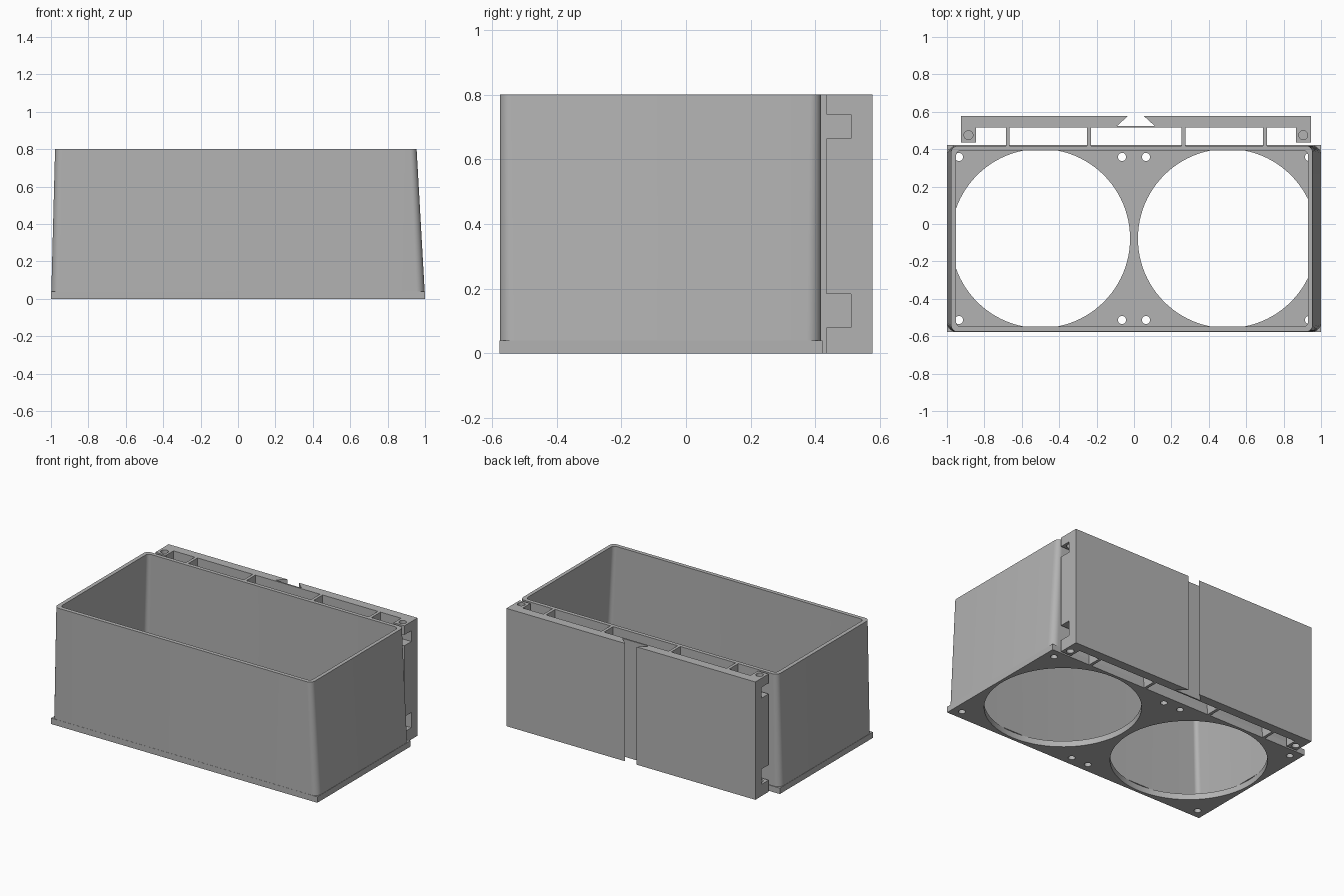
import bpy, bmesh, math
from mathutils import Vector

cube = bpy.data.objects.get("Cube")
if cube:
    bpy.data.objects.remove(cube, do_unlink=True)

GREY = bpy.data.materials.new("plain grey")
GREY.use_nodes = True
COLOR = (0.45, 0.45, 0.45, 1)
GREY.diffuse_color = COLOR
GREY.node_tree.nodes["Principled BSDF"].inputs["Base Color"].default_value = COLOR

H = 0.80          # overall height
BASE = 0.04       # base plate thickness
FRONT, REAR = -0.577, 0.422
MID_Y = (FRONT + REAR) / 2
SHIFT = 0.01      # the rear bracket sits slightly off centre


def finish(name, bm):
    """Turn a bmesh into a grey object."""
    bmesh.ops.recalc_face_normals(bm, faces=bm.faces)
    mesh = bpy.data.meshes.new(name)
    bm.to_mesh(mesh)
    bm.free()
    mesh.materials.append(GREY)
    obj = bpy.data.objects.new(name, mesh)
    bpy.context.scene.collection.objects.link(obj)
    return obj


def prism(name, outline, place, lo, hi):
    """Extrude a 2D outline; place maps (u, v, depth) to a position."""
    bm = bmesh.new()
    ends = [[bm.verts.new(place(u, v, d)) for u, v in outline] for d in (lo, hi)]
    for ring in ends:
        bm.faces.new(ring)
    n = len(outline)
    for i in range(n):
        j = (i + 1) % n
        bm.faces.new((ends[0][i], ends[0][j], ends[1][j], ends[1][i]))
    return finish(name, bm)


def along_z(u, v, d):
    return (u, v, d)


def along_x(u, v, d):
    return (d, u, v)


def rect(x0, x1, y0, y1):
    return [(x0, y0), (x1, y0), (x1, y1), (x0, y1)]


def rounded(x0, x1, y0, y1, r, z, steps=8):
    """Rounded rectangle loop at height z."""
    corners = [(x1 - r, y1 - r), (x0 + r, y1 - r), (x0 + r, y0 + r), (x1 - r, y0 + r)]
    loop = []
    for q, (cx, cy) in enumerate(corners):
        for s in range(steps + 1):
            a = math.pi / 2 * (q + s / steps)
            loop.append(Vector((cx + r * math.cos(a), cy + r * math.sin(a), z)))
    return loop


def drill(obj, holes):
    """Cut vertical round holes given as (x, y, radius, z0, z1)."""
    bm = bmesh.new()
    for x, y, r, z0, z1 in holes:
        made = bmesh.ops.create_cone(bm, cap_ends=True, segments=96 if r > 0.1 else 24,
                                     radius1=r, radius2=r, depth=z1 - z0)
        bmesh.ops.translate(bm, verts=made["verts"], vec=(x, y, (z0 + z1) / 2))
    cutter = finish("hole_cutter", bm)
    cutter.hide_render = True
    mod = obj.modifiers.new("holes", "BOOLEAN")
    mod.operation = "DIFFERENCE"
    mod.solver = "EXACT"
    mod.object = cutter
    graph = bpy.context.evaluated_depsgraph_get()
    mesh = bpy.data.meshes.new_from_object(obj.evaluated_get(graph))
    obj.modifiers.clear()
    obj.data = mesh
    bpy.data.objects.remove(cutter, do_unlink=True)


# Base plate with two large openings, each with four screw holes
base = prism("base_plate", rect(-1, 1, FRONT, REAR), along_z, 0, BASE)
holes = []
for cx in (-0.5, 0.5):
    holes.append((cx, MID_Y, 0.479, -0.1, 0.1))
    for sx in (-1, 1):
        for sy in (-1, 1):
            holes.append((cx + sx * 0.436, MID_Y + sy * 0.436, 0.022, -0.1, 0.1))
drill(base, holes)

# Tapered duct wall: outer skin, rim and inner skin joined in one loop
loops = [
    rounded(-0.998, 0.998, FRONT + 0.001, REAR - 0.004, 0.045, BASE),
    rounded(-0.978, 0.955, FRONT + 0.001, REAR - 0.004, 0.035, H),
    rounded(-0.951, 0.930, FRONT + 0.028, REAR - 0.030, 0.025, H),
    rounded(-0.972, 0.972, FRONT + 0.028, REAR - 0.030, 0.030, BASE),
]
bm = bmesh.new()
rings = [[bm.verts.new(p) for p in loop] for loop in loops]
for k, ring in enumerate(rings):
    other = rings[(k + 1) % len(rings)]
    for i in range(len(ring)):
        j = (i + 1) % len(ring)
        bm.faces.new((ring[i], ring[j], other[j], other[i]))
wall = finish("duct_wall", bm)

# Rear mounting plate with a dovetail groove down the middle
BACK, INNER = 0.577, 0.515
half = 0.935
groove = [(0.043, BACK), (0.10, 0.525), (-0.10, 0.525), (-0.043, BACK)]
outline = [(-half, INNER), (half, INNER), (half, BACK)] + groove + [(-half, BACK)]
prism("rear_plate", [(x + SHIFT, y) for x, y in outline], along_z, 0, H)

# Notched end blocks with vertical screw holes running into the notches
NEAR, DEEP = 0.435, 0.510
profile = [(INNER, 0), (INNER, H), (NEAR, H)]
for low, high in ((0.665, 0.738), (0.08, 0.183)):
    profile += [(NEAR, high), (DEEP, high), (DEEP, low), (NEAR, low)]
profile.append((NEAR, 0))
blocks = []
for side, label in ((1, "left"), (-1, "right")):
    x0, x1 = sorted((SHIFT + side * 0.855, SHIFT + side * half))
    block = prism(label + "_end_block", profile, along_x, x0, x1)
    cx = SHIFT + side * 0.895
    drill(block, [(cx, 0.475, 0.024, 0.70, H + 0.1), (cx, 0.475, 0.024, -0.1, 0.13)])
    blocks.append(block)

# Ribs tying the rear plate to the duct
for i, x in enumerate((-0.675, -0.24, 0.265, 0.70)):
    prism(f"rib_{i + 1}", rect(x - 0.01, x + 0.01, 0.41, INNER), along_z, 0, H)

# Smooth the rounded surfaces, keep hard edges
bpy.ops.object.select_all(action="DESELECT")
for obj in [base, wall] + blocks:
    obj.select_set(True)
    bpy.context.view_layer.objects.active = obj
bpy.ops.object.shade_smooth_by_angle(angle=math.radians(30))
